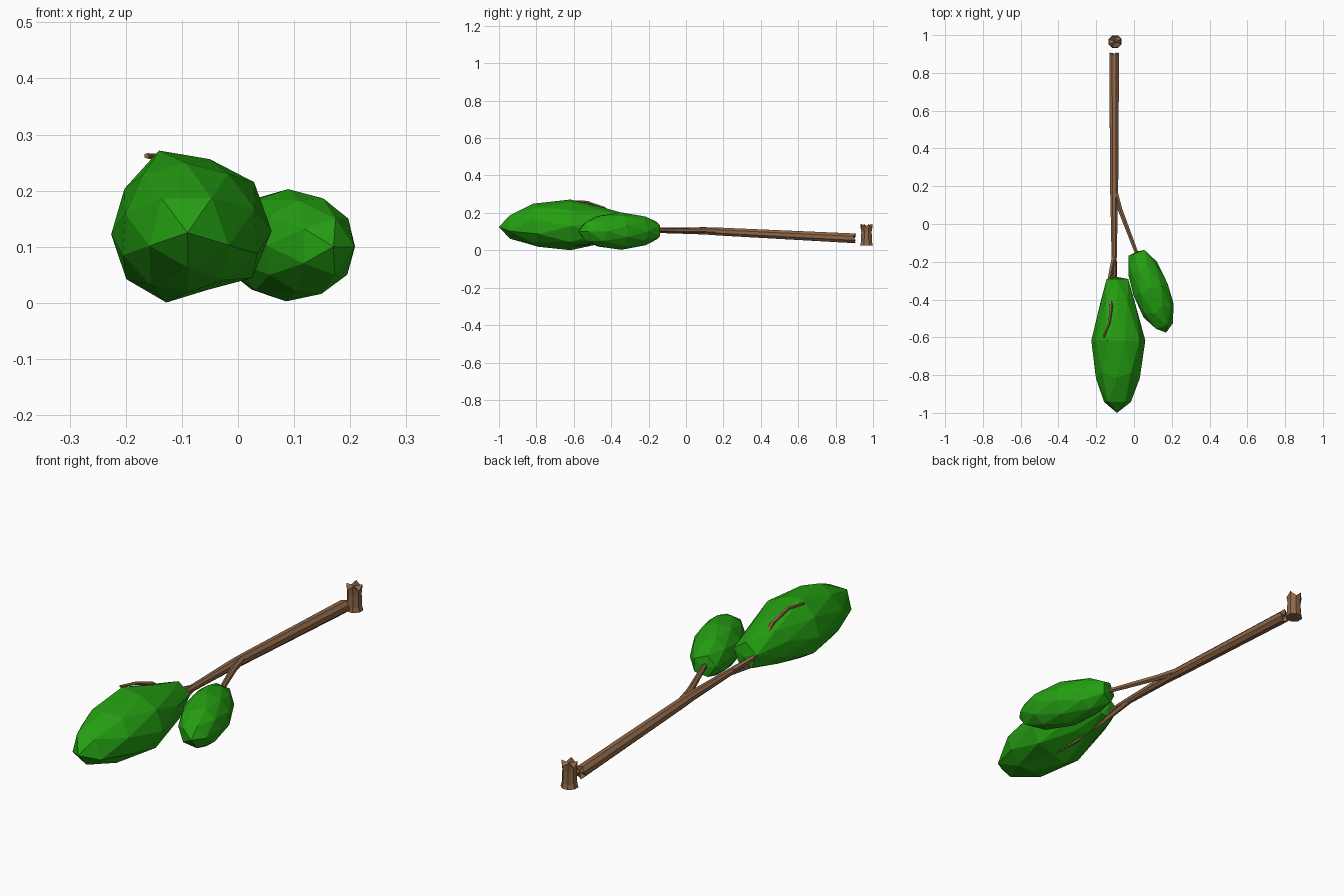
import bpy, bmesh, math
from mathutils import Vector, Matrix

cube = bpy.data.objects.get("Cube")
if cube:
    bpy.data.objects.remove(cube)


def material(name, rgb):
    m = bpy.data.materials.new(name)
    m.use_nodes = True
    m.diffuse_color = (*rgb, 1)
    m.node_tree.nodes["Principled BSDF"].inputs["Base Color"].default_value = (*rgb, 1)
    return m


LEAF = material("leaf green", (0.018, 0.35, 0.006))
BARK = material("bark brown", (0.27, 0.135, 0.065))


def finish(name, bm, mat):
    bmesh.ops.recalc_face_normals(bm, faces=bm.faces[:])
    mesh = bpy.data.meshes.new(name)
    bm.to_mesh(mesh)
    bm.free()
    mesh.materials.append(mat)
    ob = bpy.data.objects.new(name, mesh)
    bpy.context.collection.objects.link(ob)
    return ob


def limb(name, path, sides=6, jag=0.0):
    """Tube through (x, y, z, radius) points; jag staggers the broken ends."""
    bm = bmesh.new()
    pts = [Vector(p[:3]) for p in path]
    last = len(pts) - 1
    rings = []
    for i, p in enumerate(pts):
        d = (pts[min(i + 1, last)] - pts[max(i - 1, 0)]).normalized()
        side = d.cross(Vector((0, 1, 0) if abs(d.z) > 0.9 else (0, 0, 1))).normalized()
        up = side.cross(d)
        ring = []
        for k in range(sides):
            a = math.tau * (k + 0.5) / sides
            offset = (side * math.cos(a) + up * math.sin(a)) * path[i][3]
            if i == last:
                offset += d * jag * (k % 2 - 0.5)
            ring.append(bm.verts.new(p + offset))
        rings.append(ring)
    for r, s in zip(rings, rings[1:]):
        for k in range(sides):
            n = (k + 1) % sides
            bm.faces.new((r[k], r[n], s[n], s[k]))
    # End caps fan around a centre point so that jagged ends stay clean
    for ring, p in ((rings[0], pts[0]), (rings[-1], pts[-1])):
        c = bm.verts.new(p)
        for k in range(sides):
            bm.faces.new((ring[k], ring[(k + 1) % sides], c))
    return finish(name, bm, BARK)


def foliage(name, back, front, radii, taper, turn):
    """Faceted egg along an axis, blunt at the back, with uneven girth."""
    back, front = Vector(back), Vector(front)
    axis = (front - back).normalized()
    side = axis.cross(Vector((0, 0, -1))).normalized()
    up = side.cross(axis)
    if up.z < 0:
        up = -up
    bm = bmesh.new()
    bmesh.ops.create_icosphere(bm, subdivisions=2, radius=1)
    first = min((math.atan2(v.co.y, v.co.x) % math.tau for v in bm.verts if abs(v.co.z) < 0.01))
    bm.transform(Matrix.Rotation(turn - first, 4, "Z"))
    n = len(radii)
    for v in bm.verts:
        t = v.co.z
        a = ((math.atan2(v.co.y, v.co.x) - turn) % math.tau) / math.tau * n
        i, f = int(a) % n, a - int(a)
        r = radii[i] * (1 - f) + radii[(i + 1) % n] * f
        if t < -0.1:
            r *= taper
        along = (max(t, -0.88) + 0.88) / 1.88
        v.co = back.lerp(front, along) + (side * v.co.x + up * v.co.y) * r
    return finish(name, bm, LEAF)


# Foliage clumps
foliage("large_foliage", (-0.09, -0.28, 0.125), (-0.09, -1.0, 0.125),
        [0.15, 0.149, 0.137, 0.155, 0.137, 0.136, 0.137, 0.13, 0.108, 0.141], 0.8, 0.02)
foliage("small_foliage", (0.015, -0.145, 0.105), (0.17, -0.575, 0.1), [0.1], 0.95, 0.3)

# Fallen trunk and standing stump
limb("trunk", [(-0.105, -0.3, 0.108, 0.011), (-0.105, -0.17, 0.107, 0.015),
               (-0.105, 0.1, 0.104, 0.021), (-0.105, 0.18, 0.1, 0.023),
               (-0.105, 0.9, 0.064, 0.028)], 8, 0.016)
limb("stump", [(-0.1, 0.965, 0.025, 0.037), (-0.1, 0.965, 0.045, 0.032),
               (-0.1, 0.965, 0.1, 0.03), (-0.1, 0.965, 0.13, 0.034)], 8, 0.022)

# Branches
limb("side_branch", [(-0.1, 0.17, 0.105, 0.016), (-0.075, 0.08, 0.107, 0.014),
                     (0.005, -0.13, 0.108, 0.011), (0.05, -0.24, 0.11, 0.006)])
limb("upper_branch", [(-0.105, -0.16, 0.107, 0.012), (-0.132, -0.3, 0.13, 0.011),
                      (-0.12, -0.44, 0.225, 0.009), (-0.133, -0.53, 0.258, 0.007),
                      (-0.163, -0.6, 0.262, 0.005)], 5)
limb("lower_branch", [(-0.105, -0.16, 0.104, 0.013), (-0.1, -0.32, 0.075, 0.011),
                      (-0.08, -0.48, 0.04, 0.009), (-0.065, -0.6, 0.027, 0.006)], 5)
